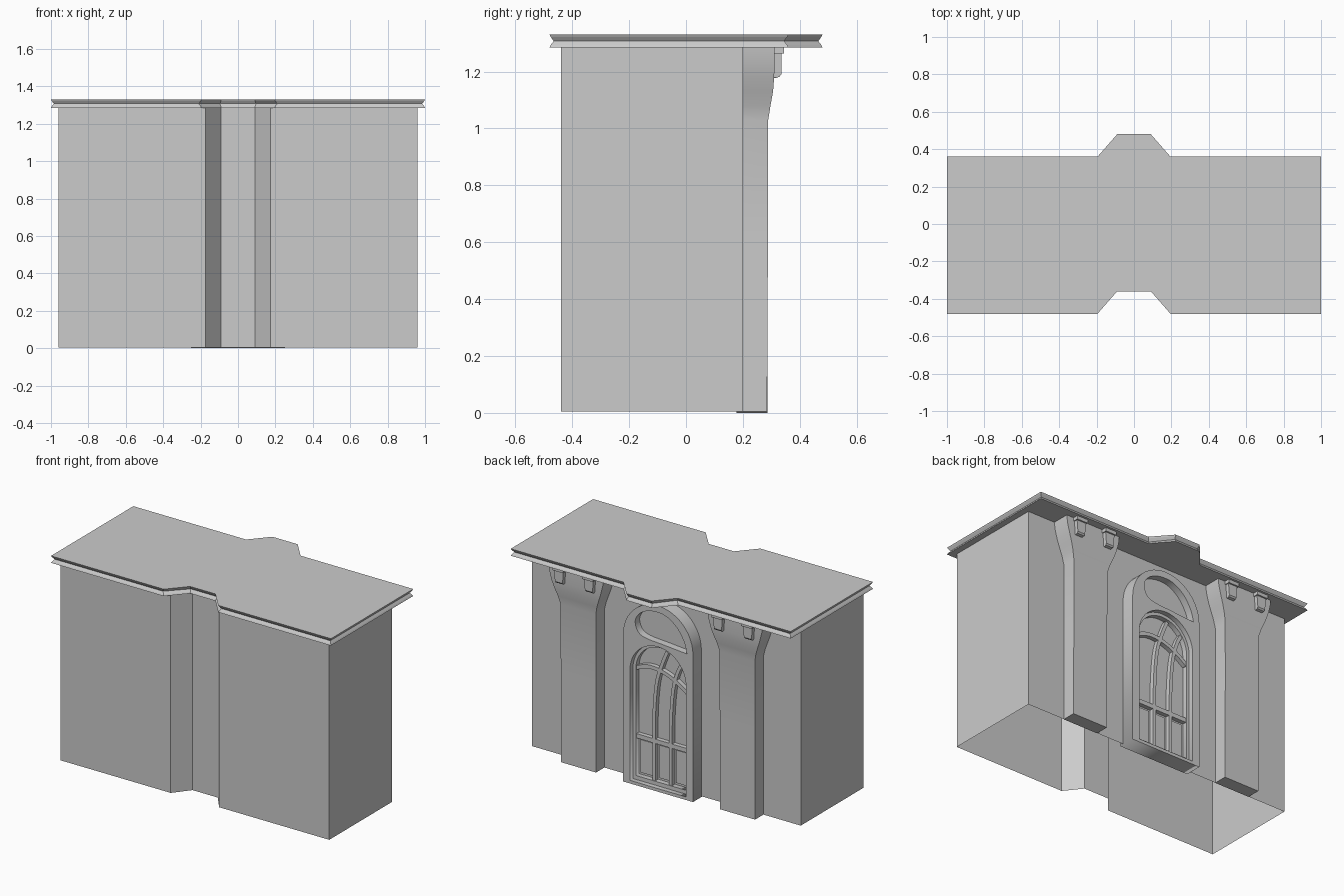
import bpy, bmesh
from math import sin, cos, pi
from mathutils import Vector

if "Cube" in bpy.data.objects:
    bpy.data.objects.remove(bpy.data.objects["Cube"])


def loft(name, rings, caps=True):
    """Skin a stack of equal-length closed rings."""
    bm = bmesh.new()
    vs = [[bm.verts.new(p) for p in r] for r in rings]
    n = len(rings[0])
    for a, b in zip(vs, vs[1:]):
        for i in range(n):
            j = (i + 1) % n
            bm.faces.new((a[i], a[j], b[j], b[i]))
    if caps:
        bm.faces.new(vs[0])
        bm.faces.new(vs[-1])
    bmesh.ops.recalc_face_normals(bm, faces=bm.faces)
    me = bpy.data.meshes.new(name)
    bm.to_mesh(me)
    bm.free()
    ob = bpy.data.objects.new(name, me)
    bpy.context.collection.objects.link(ob)
    return ob


def activate(ob):
    bpy.ops.object.select_all(action='DESELECT')
    ob.select_set(True)
    bpy.context.view_layer.objects.active = ob


def plate(name, loops, y0, y1):
    """Upright plate from x-z outlines; inner outlines become holes."""
    cu = bpy.data.curves.new(name, 'CURVE')
    cu.dimensions = '2D'
    cu.fill_mode = 'BOTH'
    cu.extrude = (y1 - y0) / 2
    for pts in loops:
        sp = cu.splines.new('POLY')
        sp.points.add(len(pts) - 1)
        for p, q in zip(sp.points, pts):
            p.co = (q[0], q[1], 0, 1)
        sp.use_cyclic_u = True
    ob = bpy.data.objects.new(name, cu)
    ob.rotation_euler.x = pi / 2
    ob.location.y = (y0 + y1) / 2
    bpy.context.collection.objects.link(ob)
    activate(ob)
    bpy.ops.object.convert(target='MESH')
    ob = bpy.context.object
    bm = bmesh.new()
    bm.from_mesh(ob.data)
    bmesh.ops.remove_doubles(bm, verts=bm.verts, dist=1e-5)
    bmesh.ops.recalc_face_normals(bm, faces=bm.faces)
    bm.to_mesh(ob.data)
    bm.free()
    return ob


def arch(r, base, spring, n=24):
    return [(-r, base), (r, base)] + [(r * cos(pi * i / n), spring + r * sin(pi * i / n))
                                      for i in range(n + 1)]


def smooth_path(pts, n=6):
    """Catmull-Rom through the points."""
    p = [Vector(q) for q in [pts[0]] + pts + [pts[-1]]]
    out = []
    for a, b, c, d in zip(p, p[1:], p[2:], p[3:]):
        for i in range(n):
            t = i / n
            out.append(0.5 * (2 * b + (c - a) * t + (2 * a - 5 * b + 4 * c - d) * t * t
                              + (3 * b - a - 3 * c + d) * t ** 3))
    return out + [p[-1]]


def ribbon(name, pts, w, y0=0.21, y1=0.25):
    path = smooth_path(pts)
    left, right = [], []
    for i, p in enumerate(path):
        t = (path[min(i + 1, len(path) - 1)] - path[max(i - 1, 0)]).normalized()
        s = Vector((-t.y, t.x)) * w / 2
        left.append(p + s)
        right.append(p - s)
    return plate(name, [left + right[::-1]], y0, y1)


# main walls: open shell with the splayed notch in the front
half = [(0.96, 0.2), (0.96, -0.44), (0.173, -0.44), (0.09, -0.335)]
wall = half + [(-x, y) for x, y in reversed(half)]
loft("walls", [[(x, y, z) for x, y in wall] for z in (0.005, 1.286)], caps=False)


# roof slab with a grooved edge
def roof(d, z):
    h = [(0.09 - d * .4, 0.48 - d), (0.195 - d, 0.36 - d), (1 - d, 0.36 - d),
         (1 - d, -0.48 + d), (0.195 + d, -0.48 + d), (0.09 + d * .4, -0.36 + d)]
    return [(x, y, z) for x, y in h + [(-x, y) for x, y in reversed(h)]]


loft("roof_cornice", [roof(0, 1.285), roof(0.004, 1.293), roof(0.015, 1.307),
                      roof(0.004, 1.322), roof(0, 1.33)])

# pilasters flaring at the top, each with two brackets
profile = [(0.005, .125, .285), (0.6, .125, .288), (1.03, .126, .289), (1.08, .139, .297),
           (1.13, .158, .306), (1.18, .176, .31), (1.24, .192, .311), (1.286, .197, .311)]
for s, side in ((1, "right"), (-1, "left")):
    cx = 0.568 * s
    ob = loft("pilaster_" + side, [[(cx - w, 0.198, z), (cx + w, 0.198, z), (cx + w, y, z),
                                    (cx - w, y, z)] for z, w, y in profile])
    activate(ob)
    bpy.ops.object.shade_smooth_by_angle(angle=0.6)
    for k in (-1, 1):
        bx = cx + k * 0.107
        body = [(1.178, .024, .318), (1.181, .026, .328), (1.19, .027, .335), (1.265, .033, .335)]
        cap = [(1.263, .039, .345), (1.286, .039, .345)]
        for nm, prof in (("bracket_", body), ("bracket_cap_", cap)):
            loft(nm + side, [[(bx - w, 0.305, z), (bx + w, 0.305, z), (bx + w, y, z),
                              (bx - w, y, z)] for z, w, y in prof])

# portal surround with an arched doorway and a teardrop opening above
teardrop = smooth_path([(-0.207, 0.945), (-0.185, 1.02), (-0.13, 1.1), (-0.05, 1.15),
                        (0.04, 1.155), (0.12, 1.125), (0.162, 1.065), (0.145, 1.0),
                        (0.09, 0.97), (-0.05, 0.958), (-0.207, 0.945)])[:-1]
plate("portal_surround", [arch(0.25, 0, 0.95), arch(0.2, 0.02, 0.735), teardrop], 0.177, 0.286)
plate("door_panel", [arch(0.21, 0.01, 0.735)], 0.2, 0.222)
plate("overdoor_panel", [arch(0.22, 0.94, 0.95)], 0.21, 0.24)

# door frame and its flowing glazing bars
plate("door_frame", [arch(0.202, 0.015, 0.735), arch(0.18, 0.045, 0.735)], 0.21, 0.255)
ribbon("transom", [(0.19, 0.735), (0.1, 0.768), (0, 0.762), (-0.1, 0.725), (-0.19, 0.665)], 0.024)
for x in (0.055, -0.065):
    ribbon("mullion", [(x, 0.03), (x, 0.3), (x - 0.003, 0.5), (x - 0.02, 0.68),
                       (x - 0.055, 0.8), (x - 0.095, 0.9 if x > 0 else 0.865)], 0.022)
ribbon("door_rail", [(0.19, 0.3), (-0.19, 0.3)], 0.028)

# raised lower panels between the mullions
for x0, x1 in ((-0.165, -0.09), (-0.04, 0.03), (0.08, 0.165)):
    plate("lower_panel", [[(x0, 0.06), (x1, 0.06), (x1, 0.272), (x0, 0.272)]], 0.21, 0.23)
